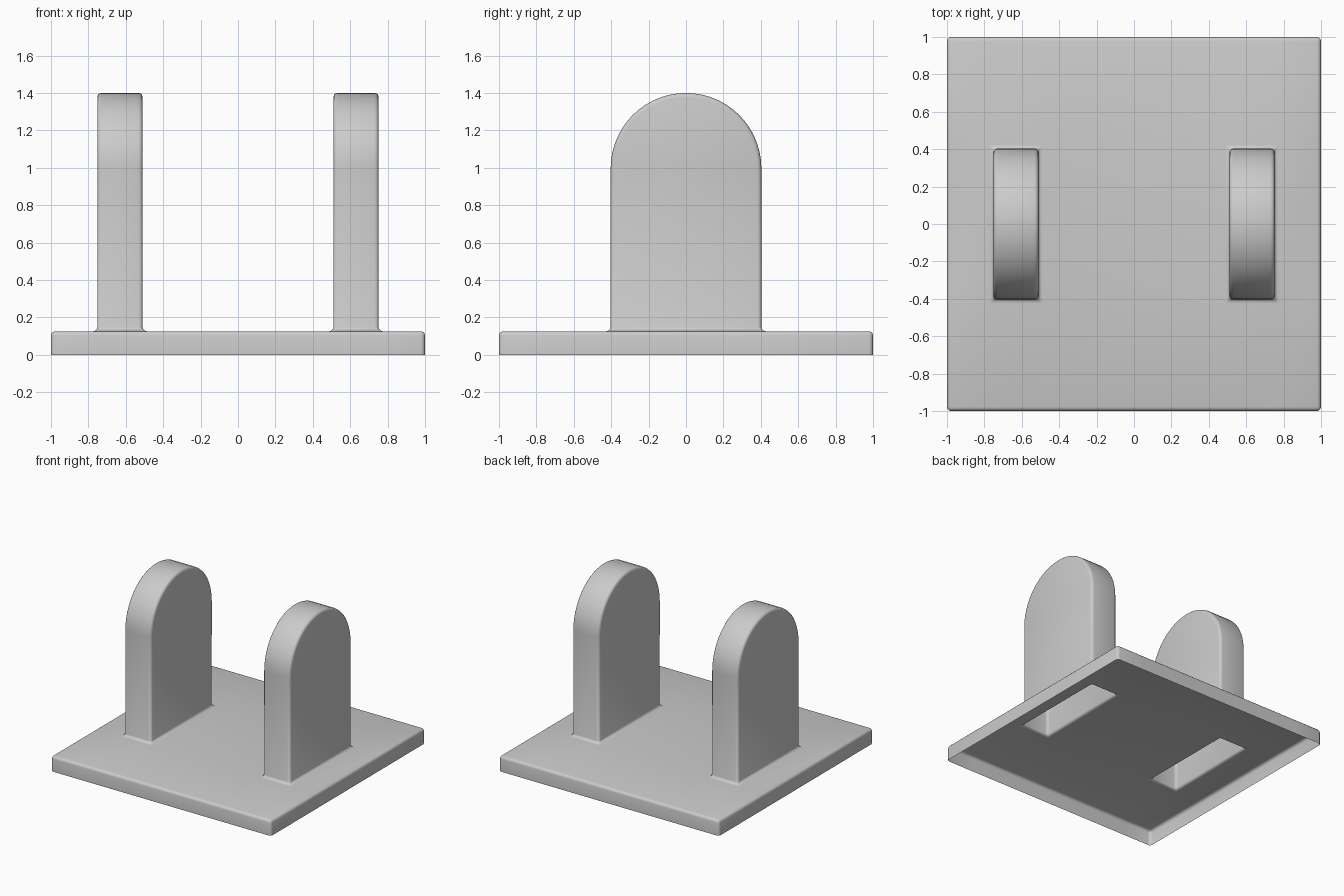
import bpy, bmesh, math

if "Cube" in bpy.data.objects:
    bpy.data.objects.remove(bpy.data.objects["Cube"])

TOP = 0.126                 # plate height
X_IN, X_OUT = 0.51, 0.752   # lug faces
W, ARC_Z = 0.403, 0.997     # lug half width, arch centre
ARC_STEPS = 28

bm = bmesh.new()


def face(points):
    return bm.faces.new([bm.verts.new(p) for p in points])


# Plate top, leaving out the cells under the hollow lugs
xs = [-1, -X_OUT, -X_IN, X_IN, X_OUT, 1]
ys = [-1, -W, W, 1]
for i in range(5):
    for j in range(3):
        if j == 1 and i in (1, 3):
            continue
        x0, x1, y0, y1 = xs[i], xs[i + 1], ys[j], ys[j + 1]
        face([(x0, y0, TOP), (x1, y0, TOP), (x1, y1, TOP), (x0, y1, TOP)])

# Plate skirt, open underneath
for s in (-1, 1):
    for a, b in zip(xs, xs[1:]):
        face([(a, s, 0), (b, s, 0), (b, s, TOP), (a, s, TOP)])
    for a, b in zip(ys, ys[1:]):
        face([(s, a, 0), (s, b, 0), (s, b, TOP), (s, a, TOP)])

# Round-topped lugs: two flat sides and a wrapped rim
arc = [(W * math.cos(math.pi * k / ARC_STEPS), ARC_Z + W * math.sin(math.pi * k / ARC_STEPS))
       for k in range(ARC_STEPS + 1)]
profile = [(W, TOP)] + arc + [(-W, TOP)]
for x0, x1 in ((-X_OUT, -X_IN), (X_IN, X_OUT)):
    for x in (x0, x1):
        face([(x, y, z) for y, z in profile])
    for (ya, za), (yb, zb) in zip(profile, profile[1:]):
        face([(x0, ya, za), (x1, ya, za), (x1, yb, zb), (x0, yb, zb)])

# Weld into one shell, then round every sharp edge and inner corner
bmesh.ops.remove_doubles(bm, verts=bm.verts[:], dist=1e-4)
bmesh.ops.recalc_face_normals(bm, faces=bm.faces[:])
if sum(f.normal.z * f.calc_area() for f in bm.faces) < 0:
    bmesh.ops.reverse_faces(bm, faces=bm.faces[:])
sharp = [e for e in bm.edges if len(e.link_faces) == 2
         and e.calc_face_angle() > math.radians(30)]
bmesh.ops.bevel(bm, geom=sharp, offset=0.022, offset_type='OFFSET', segments=3,
                profile=0.5, affect='EDGES', clamp_overlap=False)

mesh = bpy.data.meshes.new("base_plate_with_lugs")
bm.to_mesh(mesh)
bm.free()
bracket = bpy.data.objects.new("base_plate_with_lugs", mesh)
bpy.context.collection.objects.link(bracket)

# Smooth shading
bpy.context.view_layer.objects.active = bracket
bracket.select_set(True)
bpy.ops.object.shade_smooth_by_angle(angle=math.radians(40))
